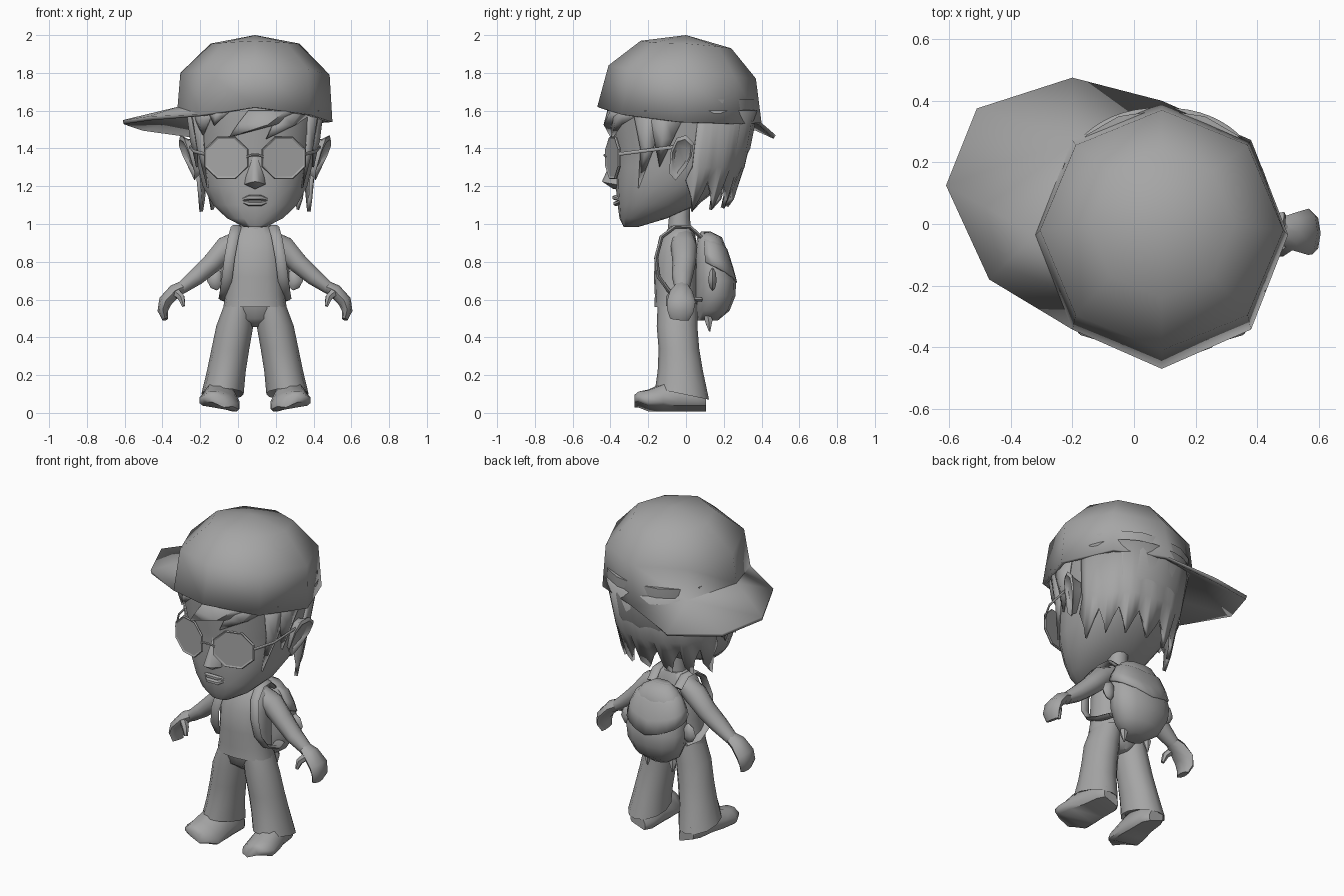
import bpy, bmesh, math
from mathutils import Vector

if "Cube" in bpy.data.objects:
    bpy.data.objects.remove(bpy.data.objects["Cube"])

CX = 0.09  # centre line of the figure; parts are built around x = 0 and shifted
grey = bpy.data.materials.new("plain grey")
grey.diffuse_color = (0.38, 0.38, 0.38, 1)
grey.use_nodes = True
grey.node_tree.nodes["Principled BSDF"].inputs["Base Color"].default_value = grey.diffuse_color


def make(name, verts, faces, mirror=False, thick=0, angle=50):
    bm = bmesh.new()
    vs = [bm.verts.new(v) for v in verts]
    for f in faces:
        bm.faces.new([vs[i] for i in f])
    bmesh.ops.recalc_face_normals(bm, faces=bm.faces[:])
    me = bpy.data.meshes.new(name)
    bm.to_mesh(me)
    bm.free()
    me.materials.append(grey)
    ob = bpy.data.objects.new(name, me)
    bpy.context.collection.objects.link(ob)
    ob.location.x = CX
    bpy.ops.object.select_all(action='DESELECT')
    ob.select_set(True)
    bpy.context.view_layer.objects.active = ob
    bpy.ops.object.shade_smooth_by_angle(angle=math.radians(angle))
    if thick:
        m = ob.modifiers.new("thickness", 'SOLIDIFY')
        m.thickness, m.offset = thick, -1
    if mirror:
        m = ob.modifiers.new("mirror", 'MIRROR')
        m.use_mirror_merge = False
    return ob


def loft(name, rings, caps=True, **kw):
    n = len(rings[0])
    verts = [p for r in rings for p in r]
    faces = [(i * n + j, i * n + (j + 1) % n, (i + 1) * n + (j + 1) % n, (i + 1) * n + j)
             for i in range(len(rings) - 1) for j in range(n)]
    if caps:
        faces += [tuple(range(n)), tuple(range(len(verts) - n, len(verts)))]
    return make(name, verts, faces, **kw)


def section(table, a, z, s=1.0):
    """Point at angle a (0 = front) and height z on a (z, front, back, half width) table."""
    z0 = min(max(z, table[0][0]), table[-1][0])
    for lo, hi in zip(table, table[1:]):
        if lo[0] <= z0 <= hi[0]:
            t = (z0 - lo[0]) / (hi[0] - lo[0])
            f, b, w = [lo[k] + (hi[k] - lo[k]) * t for k in (1, 2, 3)]
            break
    sq = lambda v: math.copysign(abs(v) ** 0.88, v)
    return Vector((w * s * sq(math.sin(a)), (f + b) / 2 - (b - f) / 2 * s * sq(math.cos(a)), z))


def body(name, table, n=16, **kw):
    return loft(name, [[section(table, 2 * math.pi * k / n, r[0]) for k in range(n)]
                       for r in table], **kw)


def tube(name, path, radii, ref, n=8, **kw):
    pts = [Vector(p) for p in path]
    rings = []
    for i, p in enumerate(pts):
        t = (pts[min(i + 1, len(pts) - 1)] - pts[max(i - 1, 0)]).normalized()
        v = t.cross(Vector(ref)).normalized()
        u = v.cross(t)
        ru, rv = radii[i]
        rings.append([p + u * ru * math.cos(2 * math.pi * k / n) + v * rv * math.sin(2 * math.pi * k / n)
                      for k in range(n)])
    return loft(name, rings, **kw)


rad = math.radians

# Head and neck
HEAD = [(0.985, -.33, -.25, .06), (1.03, -.352, -.10, .15), (1.10, -.362, .06, .225),
        (1.2, -.372, .19, .28), (1.3, -.372, .29, .305), (1.4, -.375, .34, .32),
        (1.55, -.40, .37, .35), (1.66, -.40, .37, .36)]
body("head", HEAD, 18)
body("neck", [(.94, -.10, .03, .065), (1.04, -.09, .02, .055), (1.2, -.09, .03, .06)], 10)

# Nose, lips, ears
make("nose", [(0, -.375, 1.38), (0, -.445, 1.225), (0, -.385, 1.185), (.055, -.375, 1.21),
              (-.055, -.375, 1.21), (.03, -.33, 1.38), (-.03, -.33, 1.38), (0, -.33, 1.18),
              (.025, -.43, 1.22), (-.025, -.43, 1.22), (.06, -.33, 1.21), (-.06, -.33, 1.21)],
     [(0, 9, 1), (0, 1, 8), (1, 2, 8), (1, 9, 2), (8, 2, 3), (9, 4, 2), (0, 8, 3), (0, 4, 9),
      (0, 3, 5), (0, 6, 4), (3, 10, 5), (4, 6, 11), (2, 7, 10, 3), (2, 4, 11, 7)], angle=70)
for nm, z, d in (("upper_lip", 1.14, .385), ("lower_lip", 1.108, .38)):
    tube(nm, [(-.085, -.335, 1.125), (-.03, -d + .01, z), (.03, -d + .01, z), (.085, -.335, 1.125)],
         [(.004, .004), (.014, .018), (.014, .018), (.004, .004)], (0, 0, 1), 6)
EAR = [(-.08, 1.39), (-.05, 1.455), (0, 1.47), (.04, 1.43), (.03, 1.36), (.0, 1.30), (-.055, 1.23), (-.09, 1.27)]


def ear_ring(depth, s):
    return [(.29 + depth * (.35 + .65 * (z - 1.23) / .24) + .3 * depth / .09 * (y + .05),
             -.025 + (y + .025) * s, 1.35 + (z - 1.35) * s) for y, z in EAR]


loft("ear", [ear_ring(-.02, .7), ear_ring(.06, .85), ear_ring(.09, 1), ear_ring(.095, .82),
             ear_ring(.07, .6)], mirror=True)

# Glasses: tilted octagonal lenses, bridge and temples
def lens_ring(r, off):
    return [(.152 + r * math.cos(rad(22.5 + 45 * k)),
             -.395 + off + .30 * (.03 + r * math.cos(rad(22.5 + 45 * k))),
             1.35 + r * .96 * math.sin(rad(22.5 + 45 * k))) for k in range(8)]


loft("glasses_lens", [lens_ring(.122, .008), lens_ring(.127, 0), lens_ring(.122, -.008),
                      lens_ring(.112, -.003)], mirror=True, angle=20)
tube("glasses_bridge", [(-.045, -.42, 1.355), (-.02, -.43, 1.365), (.02, -.43, 1.365), (.045, -.42, 1.355)],
     [(.007, .007)] * 4, (0, 0, 1), 6)
tube("glasses_temple", [(.265, -.355, 1.37), (.325, -.24, 1.385), (.345, -.04, 1.41)],
     [(.009, .005)] * 3, (0, 0, 1), 6, mirror=True)

# Hair: jagged shell around the back, with loose locks in front
N = 28
top, mid, low = [], [], []
for k in range(N + 1):
    a = rad(100 + 160 * k / N)
    top.append(section(HEAD, a, 1.6, 1.02))
    mid.append(section(HEAD, a, 1.30, 1.06))
    edge = abs(k - N / 2) / (N / 2)
    p = section(HEAD, a, 1.24, 1.08)
    p.z = (1.23, 1.13, 1.09 - .03 * edge, 1.17)[k % 4]
    if k % 4 == 2:
        p.y -= .03
    low.append(p)
M = N + 1
make("hair_back", top + mid + low,
     [(r * M + k, r * M + k + 1, r * M + M + k + 1, r * M + M + k) for r in (0, 1) for k in range(N)],
     thick=.02)


def lock(name, a0, a1, at, zt, s=1.05, mirror=False):
    am = (a0 + a1 + at) / 3
    zm = (1.6 + zt) / 2
    pts = [section(HEAD, rad(a), z, q) for a, z, q in
           ((a0, 1.6, 1.02), ((a0 + a1) / 2, 1.6, 1.05), (a1, 1.6, 1.02),
            ((a0 + at) / 2, zm, 1.02), (am, zm, s + .02), ((a1 + at) / 2, zm, 1.02), (at, zt, s))]
    make(name, pts, [(0, 1, 4, 3), (1, 2, 5, 4), (3, 4, 6), (4, 5, 6)], mirror=mirror, thick=.01)


lock("sideburn", 50, 76, 60, 1.19, mirror=True)
lock("hair_side_lock", 62, 92, 76, 1.30, mirror=True)
lock("fringe_wide", -4, 48, -20, 1.46, 1.07)
lock("fringe_right", 18, 62, 8, 1.45, 1.05)
lock("fringe_left", -70, -34, -50, 1.47)
lock("fringe_left_small", -42, -18, -34, 1.52)

# Cap: octagonal dome whose brim points to the back left
RINGS = [(0.235, .24, 0, [1.97, 1.96, 1.955, 1.94, 1.93, 1.94, 1.955, 1.96]),
         (.395, .39, -.02, [1.84, 1.82, 1.79, 1.78, 1.77, 1.78, 1.80, 1.82]),
         (.41, .435, -.035, [1.62, 1.58, 1.54, 1.53, 1.535, 1.60, 1.62, 1.58])]
verts = [(0, 0, 2.0)]
for rx, ry, cy, zs in RINGS:
    verts += [(rx * math.sin(rad(45 * k)), cy - ry * math.cos(rad(45 * k)), zs[k]) for k in range(8)]
faces = [(0, 1 + k, 1 + (k + 1) % 8) for k in range(8)]
faces += [(1 + r * 8 + k, 9 + r * 8 + k, 9 + r * 8 + (k + 1) % 8, 1 + r * 8 + (k + 1) % 8)
          for r in (0, 1) for k in range(8)]
b4, b5, b6, b7 = 21, 22, 23, 24
verts += [(-.56, -.18, 1.57), (-.70, .125, 1.55), (-.60, .375, 1.515), (-.29, .475, 1.47)]
faces += [(b7, 25, b6), (b6, 25, 26), (b6, 26, b5), (b5, 26, 27), (b5, 27, 28), (b5, 28, b4)]
make("cap", verts, faces, thick=.022, angle=65)

# Torso and pelvis
body("torso", [(.56, -.168, .065, .168), (.62, -.165, .06, .157), (.72, -.17, .06, .152),
               (.85, -.162, .06, .15), (.94, -.12, .05, .135), (.99, -.085, .03, .075)])
body("pelvis", [(.455, -.08, .03, .03), (.50, -.14, .055, .12), (.58, -.155, .06, .16)])

# Arms, hands, thumbs
tube("arm", [(.07, -.02, .925), (.15, -.01, .875), (.225, -.01, .795), (.31, -.02, .72), (.39, -.02, .66)],
     [(.065, .05), (.07, .066), (.062, .056), (.055, .047), (.04, .034)], (0, 1, 0), 10, mirror=True)
tube("hand", [(.375, -.02, .67), (.425, -.025, .645), (.475, -.025, .59), (.488, -.03, .54), (.475, -.035, .495)],
     [(.038, .032), (.06, .036), (.075, .036), (.07, .028), (.05, .016)], (0, 1, 0), 8, mirror=True)
tube("thumb", [(.42, -.06, .64), (.39, -.085, .61), (.378, -.095, .565)],
     [(.025, .025), (.022, .02), (.01, .01)], (0, 1, 0), 6, mirror=True)


# Trouser legs with a slanted, hollow cuff
def leg_ring(z, cx, rx, yf, yb, tilt=0):
    out = []
    for k in range(12):
        c, s = math.cos(math.pi * k / 6), math.sin(math.pi * k / 6)
        out.append((cx + rx * s, (yf + yb) / 2 - (yb - yf) / 2 * c, z + tilt * c))
    return out


loft("trouser_leg", [leg_ring(.58, .08, .08, -.15, .06), leg_ring(.46, .107, .098, -.155, .06),
                     leg_ring(.34, .13, .10, -.145, .07), leg_ring(.22, .152, .103, -.15, .09),
                     leg_ring(.10, .172, .112, -.163, .122, .03), leg_ring(.12, .172, .09, -.14, .09, .03)],
     mirror=True)

# Shoes: sections from heel to toe, rolled slightly outward
rings = []
for y, hw, h, cx in ((.105, .05, .09, .165), (.06, .078, .13, .165), (-.04, .085, .15, .172),
                     (-.12, .10, .135, .182), (-.20, .105, .10, .19), (-.25, .08, .07, .195),
                     (-.272, .04, .05, .197)):
    ring = []
    for u, v in ((-1, .12), (-.85, 0), (.85, 0), (1, .12), (1, .4), (.6, .85), (0, 1), (-.6, .85), (-1, .4)):
        ring.append((cx + hw * u, y, .008 + h * v + .018 * (u + 0.85) + (.02 if y < -.24 else 0)))
    rings.append(ring)
loft("shoe", rings, mirror=True, angle=45)

# Backpack with flap, pouches, tassels and straps
PACK = [(.49, .06, .17, .07), (.54, .05, .23, .14), (.62, .045, .262, .18), (.70, .045, .265, .19),
        (.80, .045, .235, .178), (.88, .05, .21, .15), (.93, .06, .19, .11), (.96, .08, .13, .05)]
body("backpack", PACK, 12)
rows = []
for t in (0, .35, .7, 1):
    row = []
    for k in range(13):
        a = rad(70 + 220 * k / 12)
        bottom = .80 - .11 * (1 - abs(k - 6) / 6)
        row.append(section(PACK, a, .96 + (bottom - .96) * t, 1.06))
    rows += row
make("backpack_flap", rows, [(r * 13 + k, r * 13 + k + 1, r * 13 + k + 14, r * 13 + k + 13)
                             for r in range(3) for k in range(12)], thick=.015)
tube("side_pouch", [(.20, .14, .765), (.205, .14, .74), (.215, .14, .70), (.205, .14, .67), (.20, .14, .65)],
     [(.005, .005), (.035, .02), (.04, .026), (.03, .018), (.005, .005)], (1, 0, 0), 6, mirror=True)
tube("tassel", [(.08, .11, .53), (.085, .12, .49), (.085, .125, .43)],
     [(.015, .015), (.024, .024), (.004, .004)], (1, 0, 0), 6, mirror=True)
tube("strap", [(.09, .08, .93), (.095, .02, .985), (.10, -.06, .985), (.115, -.13, .93), (.135, -.158, .82),
               (.147, -.145, .72), (.158, -.09, .645), (.165, 0, .605), (.14, .08, .60)],
     [(.028, .012)] * 9, (1, 0, 0), 6, mirror=True)
